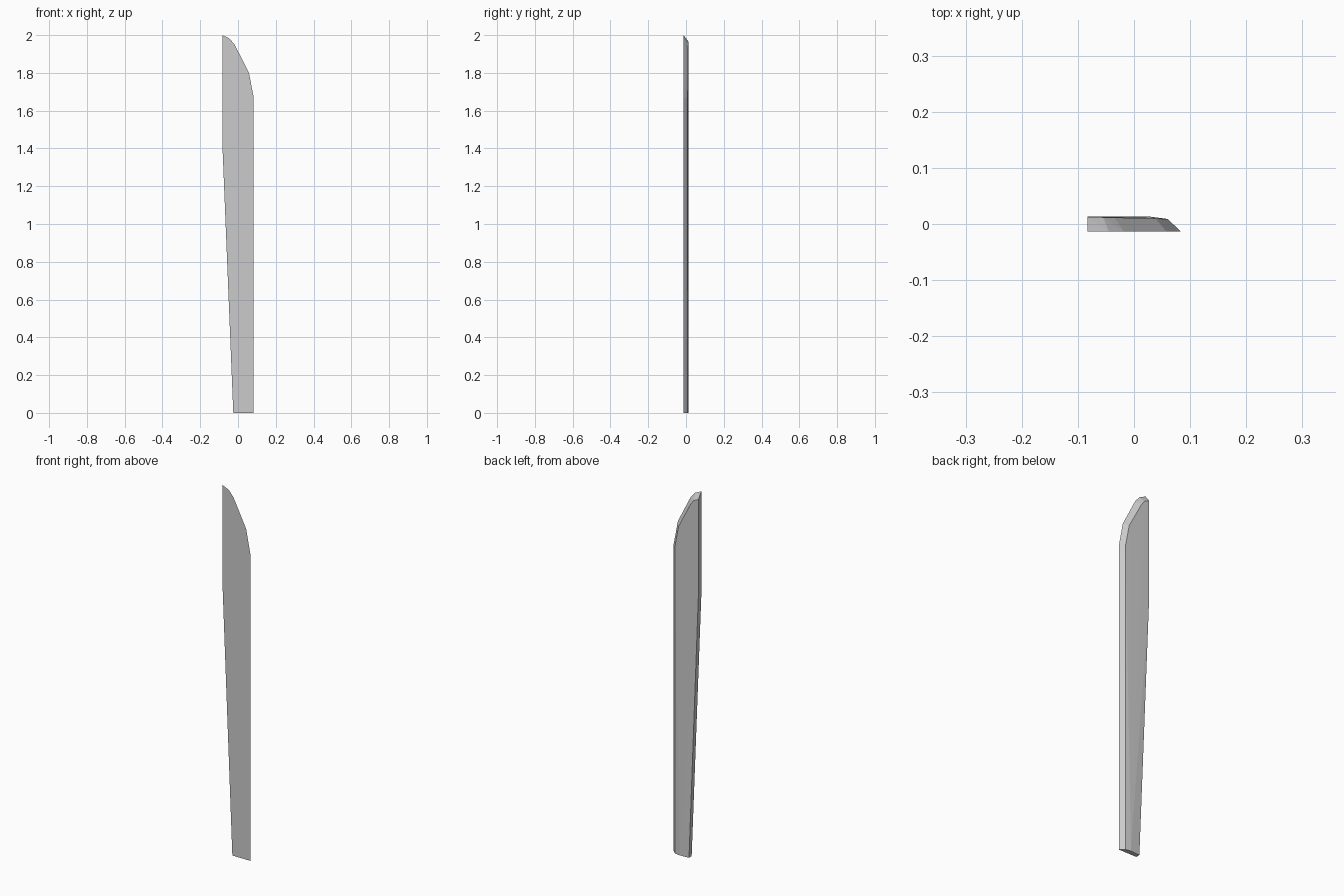
import bpy, bmesh, math

if "Cube" in bpy.data.objects:
    bpy.data.objects.remove(bpy.data.objects["Cube"])

FRONT_Y = -0.013

# flat front outline (x, z)
front = [(-0.025, 0), (0.083, 0), (0.083, 1.67), (0.058, 1.80),
         (-0.018, 1.95), (-0.045, 1.982), (-0.083, 2.0), (-0.083, 1.43)]

# inner edge of the bevel and slightly domed back (x, y, z)
back = [(-0.025, 0.010, 0), (0.030, 0.013, 0), (0.060, 0.009, 0),
        (0.060, 0.009, 1.67), (0.038, 0.0098, 1.785), (-0.035, 0.0115, 1.925),
        (-0.055, 0.012, 1.952), (-0.083, 0.0125, 1.966), (-0.083, 0.013, 1.43)]

# the blade is convex, so a hull joins the front and back outlines
bm = bmesh.new()
for x, z in front:
    bm.verts.new((x, FRONT_Y, z))
for p in back:
    bm.verts.new(p)
bmesh.ops.convex_hull(bm, input=bm.verts[:])
bmesh.ops.dissolve_limit(bm, angle_limit=math.radians(0.05),
                         verts=bm.verts[:], edges=bm.edges[:])
bmesh.ops.recalc_face_normals(bm, faces=bm.faces[:])

mesh = bpy.data.meshes.new("blade")
bm.to_mesh(mesh)
bm.free()
blade = bpy.data.objects.new("blade", mesh)
bpy.context.collection.objects.link(blade)
